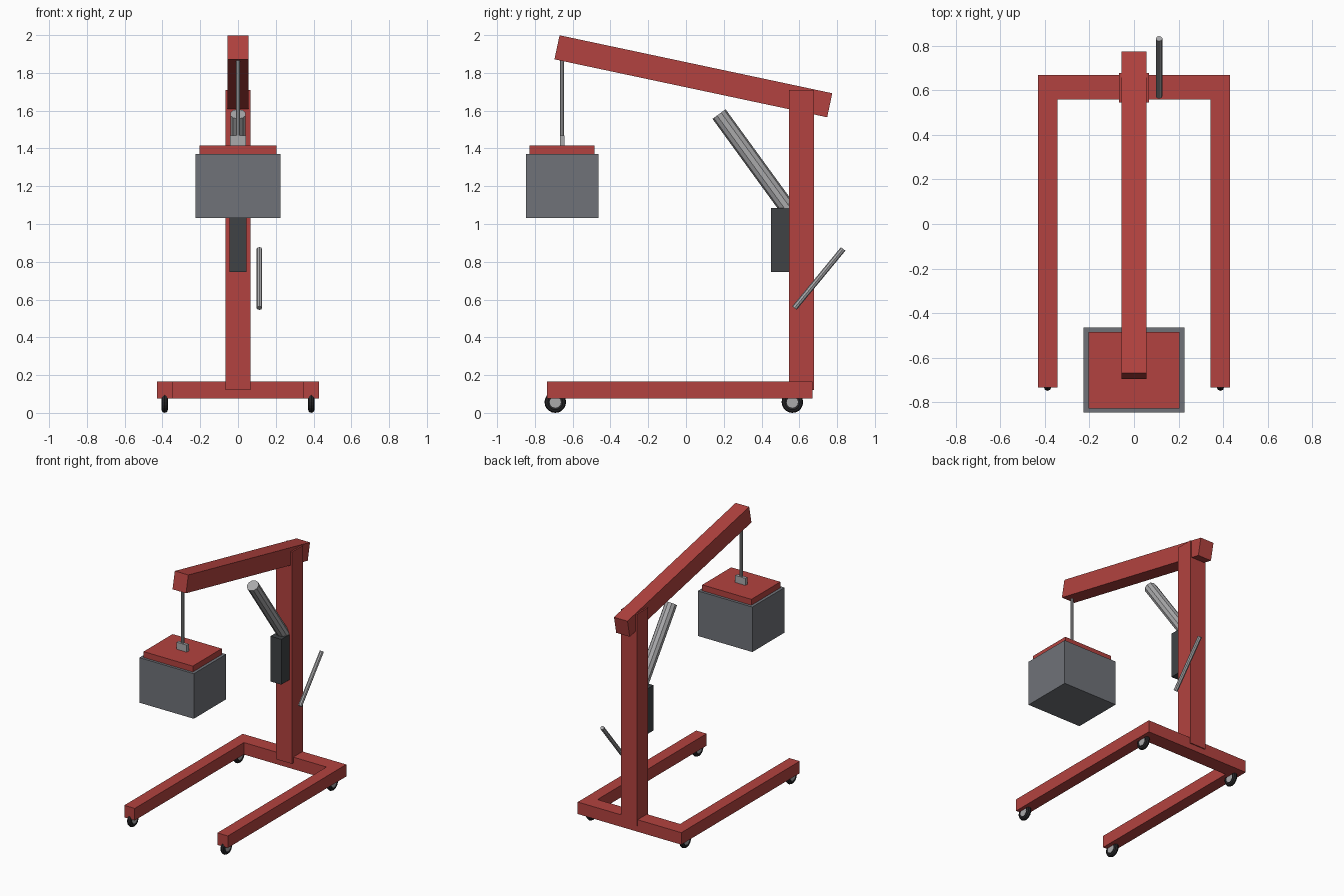
import bpy
from math import pi, radians
from mathutils import Vector

if "Cube" in bpy.data.objects:
    bpy.data.objects.remove(bpy.data.objects["Cube"])


def material(name, rgb):
    m = bpy.data.materials.new(name)
    m.diffuse_color = (*rgb, 1)
    m.use_nodes = True
    m.node_tree.nodes["Principled BSDF"].inputs["Base Color"].default_value = m.diffuse_color
    return m


RED = material("red_paint", (0.45, 0.055, 0.05))
STEEL = material("steel", (0.4, 0.4, 0.41))
LOAD = material("load_grey", (0.16, 0.17, 0.19))
DARK = material("dark_grey", (0.05, 0.055, 0.06))
RUBBER = material("rubber", (0.02, 0.02, 0.022))


def finish(name, mat):
    ob = bpy.context.object
    ob.name = name
    ob.data.materials.append(mat)
    return ob


def box(name, mat, x, y, z, tilt=0):
    """Box from (min, max) ranges, tilted about x."""
    r = (x, y, z)
    bpy.ops.mesh.primitive_cube_add(size=1, location=[(a + b) / 2 for a, b in r],
                                    rotation=(tilt, 0, 0))
    ob = finish(name, mat)
    ob.scale = [b - a for a, b in r]
    return ob


def rod(name, mat, start, end, radius, sides):
    a, b = Vector(start), Vector(end)
    bpy.ops.mesh.primitive_cylinder_add(vertices=sides, radius=radius, depth=(b - a).length,
                                        location=(a + b) / 2)
    ob = finish(name, mat)
    ob.rotation_euler = (b - a).to_track_quat('Z', 'Y').to_euler()
    return ob


# Base frame
box("base_crossbar", RED, (-0.345, 0.345), (0.56, 0.67), (0.075, 0.165))
for side, s in (("left", -1), ("right", 1)):
    box(side + "_base_leg", RED, sorted((s * 0.343, s * 0.43)), (-0.735, 0.67), (0.075, 0.165))
    # Caster wheels: rounded tyre and flat hub
    for end, y in (("front", -0.692), ("rear", 0.563)):
        x = s * 0.388
        bpy.ops.mesh.primitive_torus_add(major_segments=20, minor_segments=8,
                                         major_radius=0.04, minor_radius=0.017,
                                         location=(x, y, 0.057), rotation=(0, pi / 2, 0))
        finish(f"{end}_{side}_tyre", RUBBER)
        rod(f"{end}_{side}_hub", STEEL, (x - 0.014, y, 0.057), (x + 0.014, y, 0.057), 0.03, 12)

# Column and tilted boom
box("column", RED, (-0.067, 0.067), (0.545, 0.677), (0.12, 1.71))
box("boom", RED, (-0.056, 0.056), (0.039 - 0.738, 0.039 + 0.738), (1.717, 1.847),
    tilt=radians(-12))

# Jack body, ram and pump handle
box("jack_body", DARK, (-0.045, 0.045), (0.45, 0.55), (0.745, 1.085))
rod("jack_ram", STEEL, (0, 0.54, 1.08), (0, 0.175, 1.582), 0.043, 10)
rod("pump_handle", STEEL, (0.113, 0.574, 0.555), (0.113, 0.832, 0.868), 0.015, 8)

# Hanging rod, hook block and load
rod("hanging_rod", STEEL, (0, -0.656, 1.41), (0, -0.656, 1.88), 0.011, 8)
box("hook_block", STEEL, (-0.042, 0.042), (-0.668, -0.644), (1.41, 1.468))
box("load_lid", RED, (-0.204, 0.204), (-0.828, -0.484), (1.37, 1.415))
box("load_box", LOAD, (-0.226, 0.226), (-0.847, -0.464), (1.033, 1.371))
